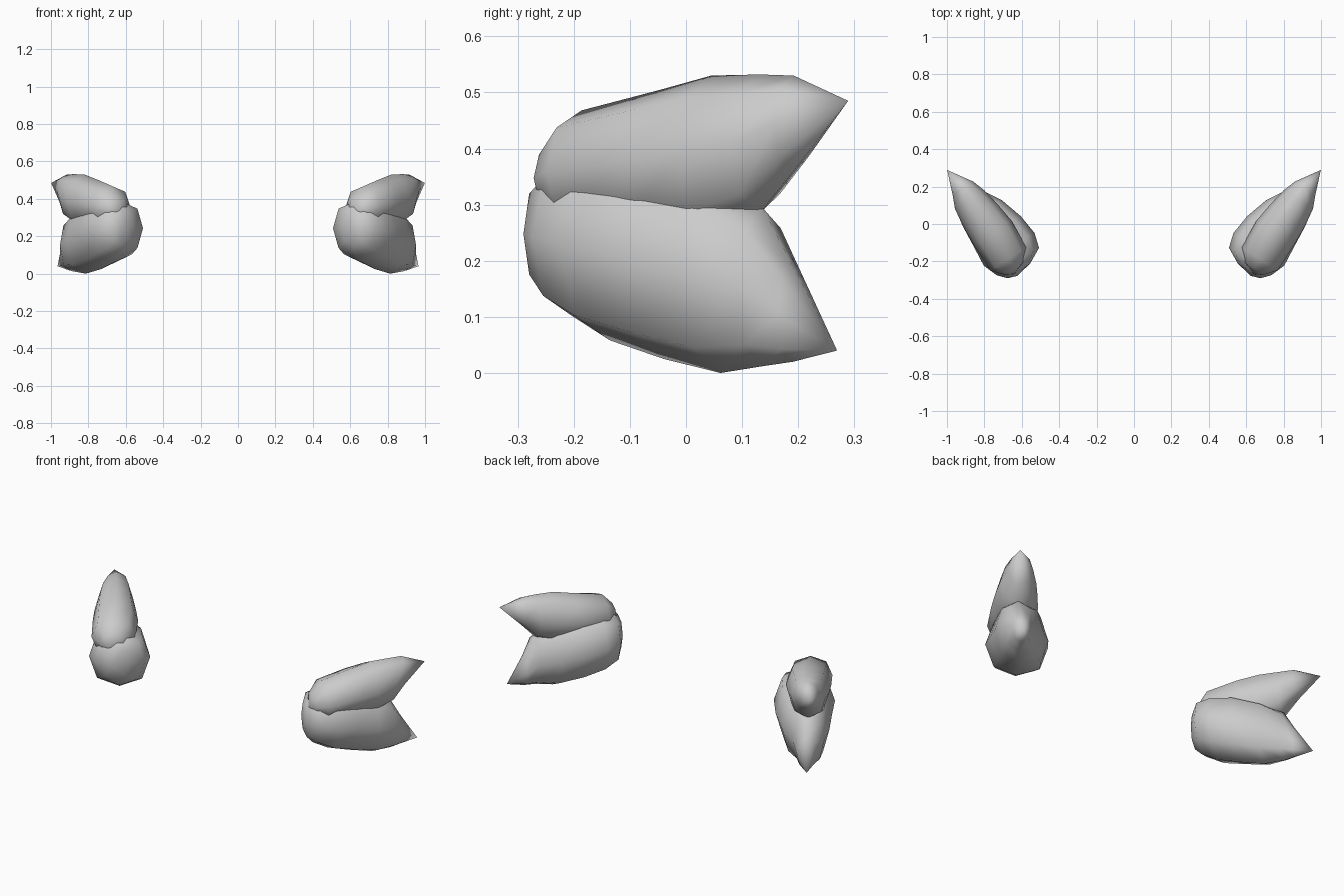
import bpy, bmesh, math

if "Cube" in bpy.data.objects:
    bpy.data.objects.remove(bpy.data.objects["Cube"])

D = (0.54, 0.84)     # long direction of the right-hand pair, seen from above
ORIGIN = (0.78, 0.0)
SIDES = 8


def place(t, n, z):
    """t runs along the lobe, n runs outward across it."""
    return (ORIGIN[0] + D[0] * t + D[1] * n, ORIGIN[1] + D[1] * t - D[0] * n, z)


def full(v, power):
    """Fuller than a plain circle when power is below 1."""
    return math.copysign(abs(v) ** power, v)


def lobe(name, front, rings, tip, power):
    """Pointed blob lofted through rings (t, n_min, n_max, z_min, z_max)."""
    bm = bmesh.new()
    loops = []
    for t, n0, n1, z0, z1 in rings:
        loop = []
        for i in range(SIDES):
            a = 2 * math.pi * i / SIDES
            n = (n0 + n1) / 2 + (n1 - n0) / 2 * full(math.cos(a), power)
            z = (z0 + z1) / 2 + (z1 - z0) / 2 * full(math.sin(a), power)
            loop.append(bm.verts.new(place(t, n, z)))
        loops.append(loop)
    first, last = bm.verts.new(place(*front)), bm.verts.new(place(*tip))
    for i in range(SIDES):
        j = (i + 1) % SIDES
        for a, b in zip(loops, loops[1:]):
            bm.faces.new((a[i], a[j], b[j], b[i]))
        bm.faces.new((first, loops[0][j], loops[0][i]))
        bm.faces.new((last, loops[-1][i], loops[-1][j]))
    bmesh.ops.recalc_face_normals(bm, faces=bm.faces)
    for f in bm.faces:
        f.smooth = True
    mesh = bpy.data.meshes.new(name)
    bm.to_mesh(mesh)
    bm.free()
    ob = bpy.data.objects.new(name, mesh)
    bpy.context.collection.objects.link(ob)
    # mirrored copy on the other side
    m = ob.modifiers.new("mirror", 'MIRROR')
    m.use_mirror_merge = False


# upper tuft, tip swept back and up
lobe("upper_tuft", (-0.300, 0.03, 0.34), [
    (-0.275, -0.050, 0.075, 0.29, 0.405),
    (-0.215, -0.105, 0.125, 0.25, 0.468),
    (-0.050, -0.115, 0.125, 0.25, 0.505),
    (0.060, -0.100, 0.120, 0.245, 0.53),
    (0.165, -0.080, 0.105, 0.285, 0.532),
    (0.235, -0.055, 0.075, 0.36, 0.53),
], (0.362, 0.028, 0.485), 0.95)

# lower tuft, wider, tip swept back and down
lobe("lower_tuft", (-0.318, 0.02, 0.24), [
    (-0.300, -0.075, 0.070, 0.150, 0.345),
    (-0.255, -0.160, 0.110, 0.100, 0.385),
    (-0.175, -0.183, 0.140, 0.058, 0.40),
    (-0.060, -0.170, 0.130, 0.025, 0.39),
    (0.070, -0.130, 0.120, 0.0, 0.35),
    (0.170, -0.070, 0.095, 0.012, 0.295),
    (0.230, -0.045, 0.055, 0.02, 0.19),
], (0.327, 0.01, 0.04), 0.88)
